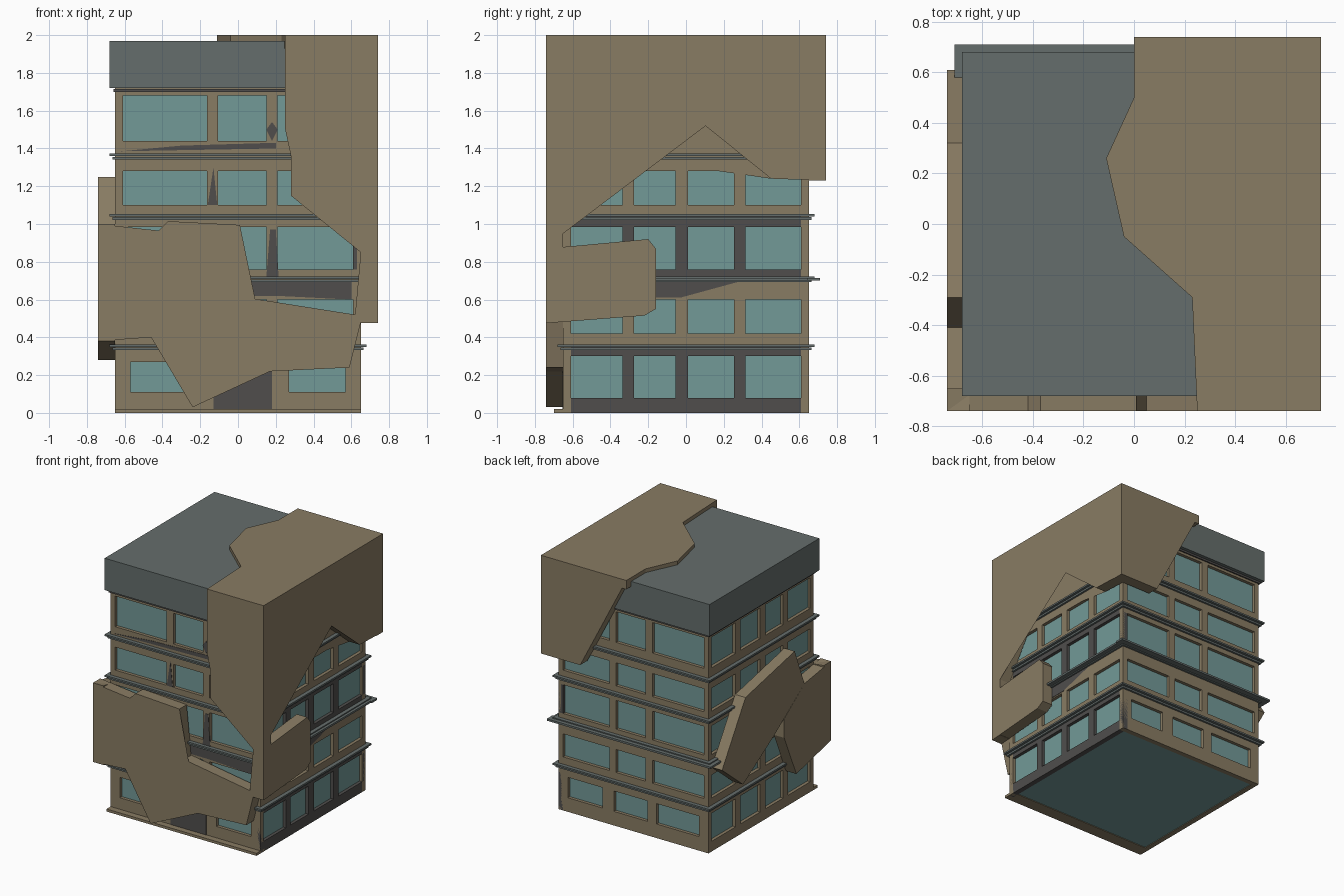
import bpy, bmesh
from mathutils import Vector

if "Cube" in bpy.data.objects:
    bpy.data.objects.remove(bpy.data.objects["Cube"])


def material(name, rgb):
    m = bpy.data.materials.new(name)
    m.diffuse_color = (*rgb, 1)
    m.use_nodes = True
    m.node_tree.nodes["Principled BSDF"].inputs["Base Color"].default_value = m.diffuse_color
    return m


TAN = material("tan", (0.25, 0.20, 0.125))
GLASS = material("glass", (0.17, 0.32, 0.31))
ROOF = material("roof_grey", (0.13, 0.155, 0.15))
DARK = material("dark_grey", (0.08, 0.076, 0.073))


def finish(name, bm, mat):
    bmesh.ops.recalc_face_normals(bm, faces=bm.faces)
    me = bpy.data.meshes.new(name)
    bm.to_mesh(me)
    bm.free()
    me.materials.append(mat)
    ob = bpy.data.objects.new(name, me)
    bpy.context.collection.objects.link(ob)
    return ob


def add_box(bm, lo, hi):
    lo, hi = ([min(a, b) for a, b in zip(lo, hi)], [max(a, b) for a, b in zip(lo, hi)])
    for v in bmesh.ops.create_cube(bm, size=1)["verts"]:
        v.co = Vector([l + (c + 0.5) * (h - l) for c, l, h in zip(v.co, lo, hi)])


def box(name, lo, hi, mat):
    bm = bmesh.new()
    add_box(bm, lo, hi)
    return finish(name, bm, mat)


def place(axis, d, u, v):
    return {"x": (d, u, v), "y": (u, d, v), "z": (u, v, d)}[axis]


def slab(name, axis, outer, inner, pts, mat=TAN):
    """Flat outline on an axis plane, given thickness down to the inner plane."""
    bm = bmesh.new()
    a = [bm.verts.new(place(axis, outer, u, v)) for u, v in pts]
    b = [bm.verts.new(place(axis, inner, u, v)) for u, v in pts]
    bm.faces.new(a)
    bm.faces.new(b[::-1])
    for i in range(len(pts)):
        j = (i + 1) % len(pts)
        bm.faces.new((a[j], a[i], b[i], b[j]))
    bmesh.ops.triangulate(bm, faces=[f for f in bm.faces if len(f.verts) > 4])
    return finish(name, bm, mat)


def wall(name, axis, sign, z0, z1, w0, w1, openings, mat):
    """One storey of one facade: bands above and below, piers between windows."""
    bm = bmesh.new()
    o, i = 0.65 * sign, 0.61 * sign

    def part(u0, u1, a, b):
        add_box(bm, place(axis, i, u0, a), place(axis, o, u1, b))
    part(-0.65, 0.65, z0, w0)
    part(-0.65, 0.65, w1, z1)
    edges = [-0.65] + [e for op in openings for e in op] + [0.65]
    for k in range(0, len(edges), 2):
        part(edges[k], edges[k + 1], w0, w1)
    return finish(name, bm, mat)


# Glass core with storey walls around it
box("window_glass", (-0.625, -0.625, 0.005), (0.625, 0.625, 1.72), GLASS)
WIDE = [(-0.63, -0.165), (-0.105, 0.15), (0.21, 0.63)]
GROUND = [(-0.57, -0.2), (-0.12, 0.17), (0.27, 0.57)]
SIDE = [(-0.625, -0.335), (-0.275, -0.055), (0.01, 0.255), (0.315, 0.62)]
floors = [0, 0.35, 0.71, 1.04, 1.36, 1.72]
heights = [(0.08, 0.30), (0.42, 0.60), (0.76, 0.985), (1.10, 1.28), (1.44, 1.68)]
for n, (w0, w1) in enumerate(heights):
    z0, z1 = floors[n], floors[n + 1]
    for label, axis, sign in (("front", "y", -1), ("back", "y", 1), ("left", "x", -1), ("right", "x", 1)):
        ops, a, b = (WIDE if axis == "y" else SIDE), w0, w1
        if n == 0 and axis == "y":
            ops, a, b = GROUND, 0.11, 0.27
        mat = DARK if label == "right" and n in (0, 2) else TAN
        wall(f"{label}_wall_{n + 1}", axis, sign, z0, z1, a, b, ops, mat)

# Entrance, plinth and soot marks
box("entrance_door", (-0.13, -0.653, 0.02), (0.18, -0.6, 0.28), DARK)
box("front_plinth", (-0.65, -0.70, 0), (0.65, -0.6, 0.02), TAN)
soot = [
    [(0.02, 0.62), (0.2, 0.62), (0.6, 0.6), (0.6, 0.7), (0.02, 0.7)],
    [(0.15, 0.72), (0.215, 0.72), (0.2, 0.97), (0.17, 0.97)],
    [(-0.16, 1.1), (-0.11, 1.1), (-0.13, 1.3)],
    [(0.15, 1.5), (0.18, 1.44), (0.21, 1.5), (0.18, 1.54)],
    [(-0.62, 1.385), (0.2, 1.40), (0.2, 1.43), (-0.3, 1.415)],
]
for i, pts in enumerate(soot):
    slab(f"front_soot_{i + 1}", "y", -0.653, -0.64, pts, DARK)
slab("right_soot", "x", 0.653, 0.64,
     [(-0.3, 0.61), (-0.03, 0.61), (0.05, 0.67), (0.3, 0.7), (-0.3, 0.7)], DARK)

# Stepped floor ledges and roof block
for n, z in enumerate(floors[1:5]):
    t = 0.68
    box(f"ledge_upper_{n + 1}", (-t, -t, z), (t, t, z + 0.013), ROOF)
    box(f"ledge_lower_{n + 1}", (-0.665, -0.665, z - 0.018), (0.665, 0.665, z - 0.004), ROOF)
box("ledge_top", (-0.66, -0.66, 1.70), (0.66, 0.66, 1.715), DARK)
box("back_ledge_strip", (-0.71, 0.64, 0.70), (0.71, 0.71, 0.715), ROOF)
box("left_ledge_return", (-0.71, 0.58, 0.70), (-0.64, 0.71, 0.715), ROOF)
box("right_ledge_return", (0.64, -0.2, 0.70), (0.70, 0.71, 0.715), ROOF)
box("roof_block", (-0.68, -0.68, 1.72), (0.68, 0.68, 1.97), ROOF)

# Upper slabs wrapped over the right side of the roof
O, I = 0.74, 0.65
slab("top_slab", "z", 2.0, 1.93,
     [(0, O), (0, 0.5), (-0.11, 0.26), (-0.04, -0.05), (0.23, -0.29), (0.25, -O), (O, -O), (O, O)])
slab("upper_front_slab", "y", -O, -I,
     [(0.25, 2), (0.25, 1.5), (0.28, 1.36), (0.28, 1.15), (0.65, 0.85), (O, 0.85), (O, 2)])
slab("upper_right_slab", "x", O, I,
     [(-O, 2), (O, 2), (O, 1.23), (0.45, 1.24), (-0.22, 1.78), (-0.33, 1.41), (-0.38, 1.36),
      (-0.65, 0.95), (-O, 0.86)])
slab("upper_back_slab", "y", O, I, [(0, 2), (0.40, 1.23), (O, 1.23), (O, 2)])

# Lower slabs over the front and its two corners
slab("lower_front_slab", "y", -O, -I,
     [(-O, 1.0), (-0.42, 0.965), (-0.37, 1.015), (0.01, 0.995), (0.05, 0.61), (0.62, 0.52),
      (0.65, 0.48), (0.59, 0.24), (0.17, 0.22), (-0.24, 0.03), (-0.46, 0.40), (-O, 0.38)])
slab("corner_front_slab", "y", -O, -I,
     [(0.65, 0.85), (O, 0.85), (O, 0.48), (0.65, 0.48), (0.62, 0.52)])
slab("lower_right_slab", "x", O, I,
     [(-O, 0.87), (-0.2, 0.92), (-0.16, 0.87), (-0.16, 0.55), (-0.22, 0.515), (-O, 0.475)])
slab("lower_left_slab", "x", -O, -I,
     [(-O, 1.0), (-0.41, 0.95), (-0.16, 0.77), (-0.16, 0.62), (-0.31, 0.28), (-O, 0.38)])
slab("left_hex_slab", "x", -O, -I,
     [(0.61, 0.66), (0.32, 1.12), (-0.29, 1.25), (-0.41, 0.95), (-0.04, 0.69), (0.35, 0.45)])
